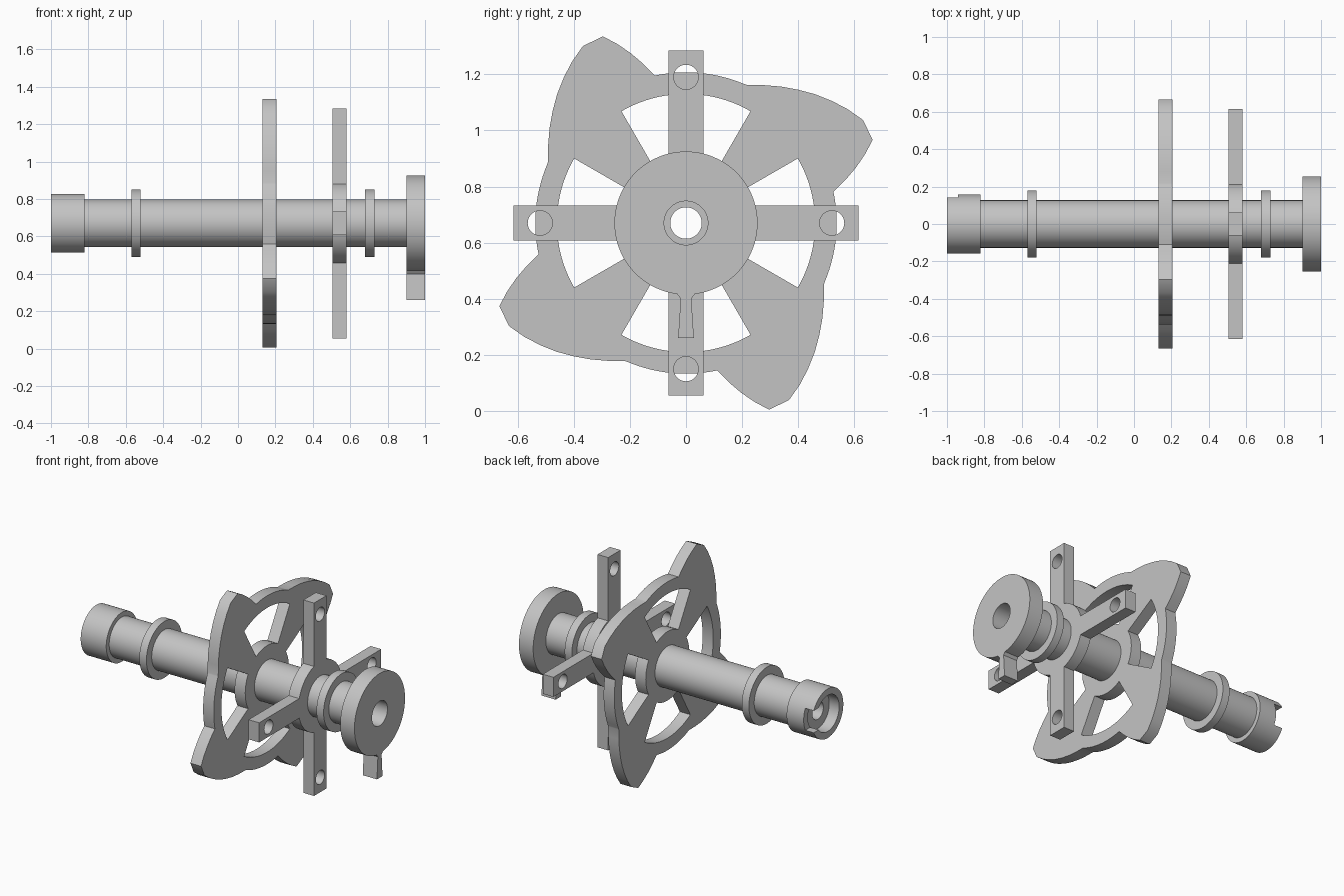
import bpy, bmesh
from math import sin, cos, pi, radians, atan2
from mathutils import Matrix, Vector

default = bpy.data.objects.get("Cube")
if default:
    bpy.data.objects.remove(default, do_unlink=True)

AXIS_Z = 0.67   # height of the shaft axis

metal = bpy.data.materials.new("grey metal")
metal.use_nodes = True
GREY = (0.55, 0.55, 0.55, 1)
metal.diffuse_color = GREY
metal.node_tree.nodes["Principled BSDF"].inputs["Base Color"].default_value = GREY


def finish(name, mesh):
    mesh.materials.clear()
    mesh.materials.append(metal)
    ob = bpy.data.objects.new(name, mesh)
    bpy.context.collection.objects.link(ob)
    bpy.ops.object.select_all(action='DESELECT')
    ob.select_set(True)
    bpy.context.view_layer.objects.active = ob
    bpy.ops.object.shade_smooth_by_angle(angle=radians(30))
    return ob


def lathe(name, profile, steps=96):
    """Spin a closed (x, radius) profile around the shaft axis."""
    bm = bmesh.new()
    verts = [bm.verts.new((x, 0, r)) for x, r in profile]
    edges = [bm.edges.new((verts[i - 1], verts[i])) for i in range(len(verts))]
    bmesh.ops.spin(bm, geom=verts + edges, cent=(0, 0, 0), axis=(1, 0, 0),
                   angle=2 * pi, steps=steps)
    bmesh.ops.remove_doubles(bm, verts=bm.verts, dist=1e-4)
    bmesh.ops.recalc_face_normals(bm, faces=bm.faces)
    bmesh.ops.translate(bm, verts=bm.verts, vec=(0, 0, AXIS_Z))
    mesh = bpy.data.meshes.new(name)
    bm.to_mesh(mesh)
    bm.free()
    return finish(name, mesh)


def plate(name, x0, x1, loops):
    """Extrude an outline with holes, given as (y, z) loops, along x."""
    cu = bpy.data.curves.new(name + "_outline", 'CURVE')
    cu.dimensions = '2D'
    cu.fill_mode = 'BOTH'
    cu.extrude = (x1 - x0) / 2
    for loop in loops:
        sp = cu.splines.new('POLY')
        sp.points.add(len(loop) - 1)
        for p, (y, z) in zip(sp.points, loop):
            p.co = (y, z, 0, 1)
        sp.use_cyclic_u = True
    tmp = bpy.data.objects.new(name + "_outline", cu)
    bpy.context.collection.objects.link(tmp)
    deps = bpy.context.evaluated_depsgraph_get()
    mesh = bpy.data.meshes.new_from_object(tmp.evaluated_get(deps))
    bpy.data.objects.remove(tmp, do_unlink=True)
    # Local x, y, z become world y, z, x
    turn = Matrix(((0, 0, 1, (x0 + x1) / 2), (1, 0, 0, 0),
                   (0, 1, 0, AXIS_Z), (0, 0, 0, 1)))
    mesh.transform(turn)
    bm = bmesh.new()
    bm.from_mesh(mesh)
    bmesh.ops.remove_doubles(bm, verts=bm.verts, dist=1e-5)
    bmesh.ops.recalc_face_normals(bm, faces=bm.faces)
    bm.to_mesh(mesh)
    bm.free()
    mesh.name = name
    return finish(name, mesh)


def arc(r, a0, a1, n, cy=0, cz=0):
    return [(cy + r * cos(a0 + (a1 - a0) * i / n),
             cz + r * sin(a0 + (a1 - a0) * i / n)) for i in range(n + 1)]


def circle(r, cy=0, cz=0, n=48):
    return arc(r, 0, 2 * pi, n, cy, cz)[:-1]


def quarter_turn(points, k):
    """Rotate points clockwise by k quarter turns."""
    for _ in range(k):
        points = [(z, -y) for y, z in points]
    return points


# Hollow shaft with socket collar and end flange
shaft = lathe("shaft", [
    (-1, 0.115), (-1, 0.157), (-0.82, 0.157), (-0.82, 0.127),
    (0.9, 0.127), (0.9, 0.255), (1, 0.255), (1, 0.078),
    (-0.85, 0.078), (-0.85, 0.056), (-0.93, 0.056), (-0.93, 0.115)])

# Drive notch in the socket rim
bpy.ops.mesh.primitive_cube_add(size=1, location=(-0.99, 0.13, AXIS_Z))
cutter = bpy.context.object
cutter.name = "notch_cutter"
cutter.scale = (0.1, 0.2, 0.14)
cutter.hide_render = True
cut = shaft.modifiers.new("notch", 'BOOLEAN')
cut.operation = 'DIFFERENCE'
cut.solver = 'EXACT'
cut.object = cutter
bpy.context.view_layer.objects.active = shaft
bpy.ops.object.modifier_apply(modifier=cut.name)
bpy.data.objects.remove(cutter, do_unlink=True)

# Two retaining rings
for name, x0, x1 in (("inner_ring", -0.57, -0.52), ("outer_ring", 0.68, 0.73)):
    lathe(name, [(x0, 0.12), (x0, 0.18), (x1, 0.18), (x1, 0.12)])

# Flared key under the flange
side = [(0.034, -0.25), (0.028, -0.258), (0.019, -0.27), (0.028, -0.41)]
plate("flange_key", 0.9, 1.0, [side + [(-y, z) for y, z in reversed(side)]])

# Cross with four drilled arms
HUB, HALF = 0.22, 0.0625
lean = atan2(HALF, (HUB ** 2 - HALF ** 2) ** 0.5)
quarter = [(-HALF, 0.615), (HALF, 0.615)] + arc(HUB, pi / 2 - lean, lean, 12)
outline = [p for k in range(4) for p in quarter_turn(quarter, k)]
holes = [quarter_turn(circle(0.044, 0, 0.52, 32), k) for k in range(4)]
plate("cross_arms", 0.505, 0.58, [outline, circle(0.12)] + holes)

# Four-lobed cam wheel with wedge windows
lobe = [(-0.492, 0.217), (-0.491, 0.28), (-0.486, 0.34), (-0.475, 0.4),
        (-0.459, 0.46), (-0.435, 0.52), (-0.405, 0.577), (-0.367, 0.631),
        (-0.296, 0.665), (-0.245, 0.638), (-0.198, 0.606), (-0.152, 0.567)]
quarter = lobe + arc(0.537, radians(101.9), radians(67), 14)
outline = [p for k in range(4) for p in quarter_turn(quarter, k)]
window = arc(0.46, pi / 3, 2 * pi / 3, 20) + arc(HUB, 2 * pi / 3, pi / 3, 12)
windows = [quarter_turn(window, k) for k in range(4)]
plate("cam_wheel", 0.13, 0.205, [outline, circle(0.12)] + windows)
